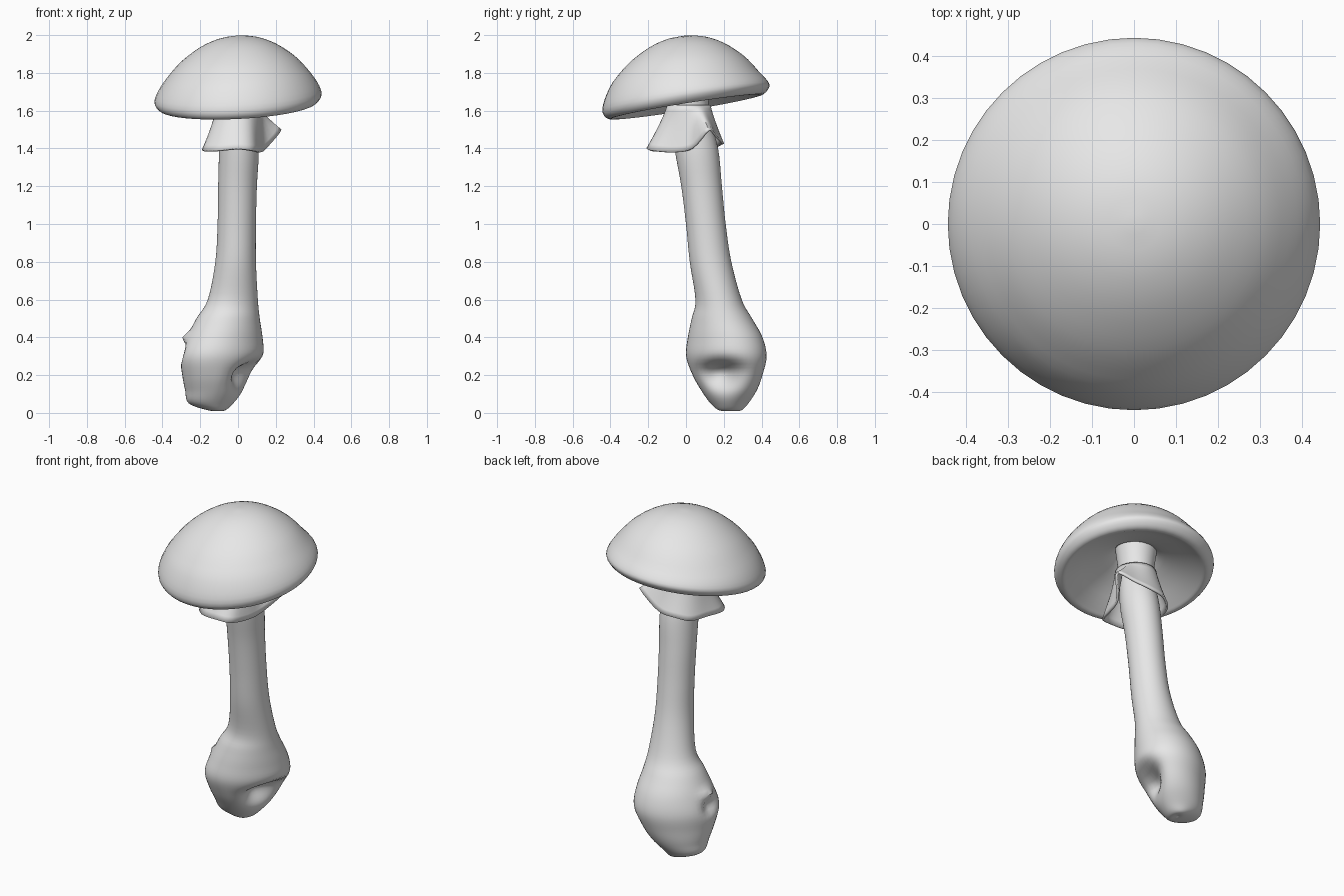
import bpy, bmesh
from math import sin, cos, tau, exp, radians
from mathutils import Vector

cube = bpy.data.objects.get("Cube")
if cube:
    bpy.data.objects.remove(cube, do_unlink=True)

SEGMENTS = 48

grey = bpy.data.materials.new("pale grey")
grey.use_nodes = True
grey.diffuse_color = (0.8, 0.8, 0.8, 1)
grey.node_tree.nodes["Principled BSDF"].inputs["Base Color"].default_value = (0.8, 0.8, 0.8, 1)


def spline(rows, steps, closed=False):
    """Smooth curve through rows of numbers of any length."""
    rows = [Vector(r) for r in rows]
    n = len(rows)
    pick = lambda i: rows[i % n] if closed else rows[max(0, min(n - 1, i))]
    out = []
    for i in range(n if closed else n - 1):
        a, b, c, d = (pick(i + k) for k in (-1, 0, 1, 2))
        for s in range(steps):
            t = s / steps
            out.append(b + (c - a) * (t / 2)
                       + (a * 2 - b * 5 + c * 4 - d) * (t * t / 2)
                       + (b * 3 - a - c * 3 + d) * (t ** 3 / 2))
    return out if closed else out + [rows[-1]]


def loft(name, rings, angle=50):
    """Skin a list of closed rings and smooth the result."""
    bm = bmesh.new()
    loops = [[bm.verts.new(p) for p in ring] for ring in rings]
    for lower, upper in zip(loops, loops[1:]):
        for i in range(len(lower)):
            j = (i + 1) % len(lower)
            bm.faces.new((lower[i], lower[j], upper[j], upper[i]))
    bmesh.ops.remove_doubles(bm, verts=bm.verts, dist=1e-5)
    bmesh.ops.recalc_face_normals(bm, faces=bm.faces)
    mesh = bpy.data.meshes.new(name)
    bm.to_mesh(mesh)
    bm.free()
    mesh.materials.append(grey)
    obj = bpy.data.objects.new(name, mesh)
    bpy.context.collection.objects.link(obj)
    bpy.ops.object.select_all(action='DESELECT')
    obj.select_set(True)
    bpy.context.view_layer.objects.active = obj
    bpy.ops.object.shade_smooth_by_angle(angle=radians(angle))
    return obj


ANGLES = [tau * i / SEGMENTS for i in range(SEGMENTS)]

# Cap: domed top, rounded rim and hollow underside, leaning to the front
profile = [(0, 0.378), (0.1, 0.365), (0.2, 0.325), (0.3, 0.255), (0.37, 0.18),
           (0.42, 0.11), (0.443, 0.05), (0.425, 0.012), (0.395, 0), (0.36, 0.015),
           (0.25, 0.07), (0.14, 0.12), (0.09, 0.16), (0, 0.17)]


def cap_point(r, h, a):
    x, y = r * cos(a), r * sin(a)
    # The dome leans less than the rim
    lean = 0.16 - 0.09 * max(0, min(1, (h - 0.03) / 0.12))
    return x, y, 1.62 + h + 0.05 * x + lean * y


loft("cap", [[cap_point(r, h, a) for a in ANGLES] for r, h in spline(profile, 3)])

# Stem and bulb: height, left and right limits, front and back limits
sections = [(0.015, -0.11, -0.11, 0.24, 0.24), (0.012, -0.15, -0.07, 0.18, 0.29),
            (0.05, -0.26, -0.02, 0.13, 0.33),
            (0.12, -0.28, 0.05, 0.08, 0.375), (0.2, -0.295, 0.10, 0.035, 0.405),
            (0.3, -0.305, 0.135, 0, 0.427), (0.4, -0.27, 0.13, 0.01, 0.405),
            (0.5, -0.22, 0.115, 0.03, 0.35), (0.6, -0.16, 0.105, 0.05, 0.295),
            (0.8, -0.12, 0.095, 0.02, 0.24), (1.0, -0.108, 0.095, 0, 0.21),
            (1.2, -0.105, 0.1, -0.025, 0.19), (1.4, -0.1, 0.11, -0.06, 0.17),
            (1.6, -0.095, 0.095, -0.08, 0.12), (1.8, -0.12, 0.12, -0.1, 0.14)]


def bell(d, width):
    return exp(-(d / width) ** 2)


def stem_point(row, a):
    z, x0, x1, y0, y1 = row
    # The bulb is longer on one diagonal than on the other
    skew = 0.2 * bell(z - 0.28, 0.22)
    x = (x0 + x1) / 2 + (x1 - x0) / 2 * cos(a)
    y = (y0 + y1) / 2 + (y1 - y0) / 2 * sin(a + skew)
    # Large hollow on the left side, with an overhanging upper lip
    if cos(a) > 0:
        rise = z - 0.22
        x -= 0.13 * cos(a) ** 0.5 * bell(y - 0.18, 0.11) * bell(rise, 0.05 if rise > 0 else 0.1)
    # Small pit and spur on the right side
    else:
        side = bell(y - 0.18, 0.05)
        x += side * (0.04 * bell(z - 0.32, 0.04) - 0.025 * bell(z - 0.4, 0.025))
    return x, y, z


loft("stem", [[stem_point(row, a) for a in ANGLES] for row in spline(sections, 5)])

# Skirt: ragged hem flaring from a ring under the cap
hem = [(0, -0.21, 1.4), (0.08, -0.18, 1.39), (0.12, -0.07, 1.38), (0.15, 0.03, 1.4),
       (0.23, 0.12, 1.5), (0.13, 0.17, 1.46), (0.03, 0.2, 1.43), (-0.06, 0.19, 1.42),
       (-0.13, 0.14, 1.4), (-0.17, 0.04, 1.4), (-0.19, -0.09, 1.39), (-0.12, -0.18, 1.39)]
hem = spline(hem, SEGMENTS // len(hem), closed=True)
collar = [Vector((0.115 * sin(a), 0.015 - 0.115 * cos(a), 1.63)) for a in ANGLES]


def skirt_point(top, low, t):
    p = top.lerp(low, t ** 1.2)
    p.z = top.z + (low.z - top.z) * t
    return p


skirt = loft("skirt", [[skirt_point(c, h, k / 8) for c, h in zip(collar, hem)]
                       for k in range(9)])
thick = skirt.modifiers.new("thickness", 'SOLIDIFY')
thick.thickness = 0.012
